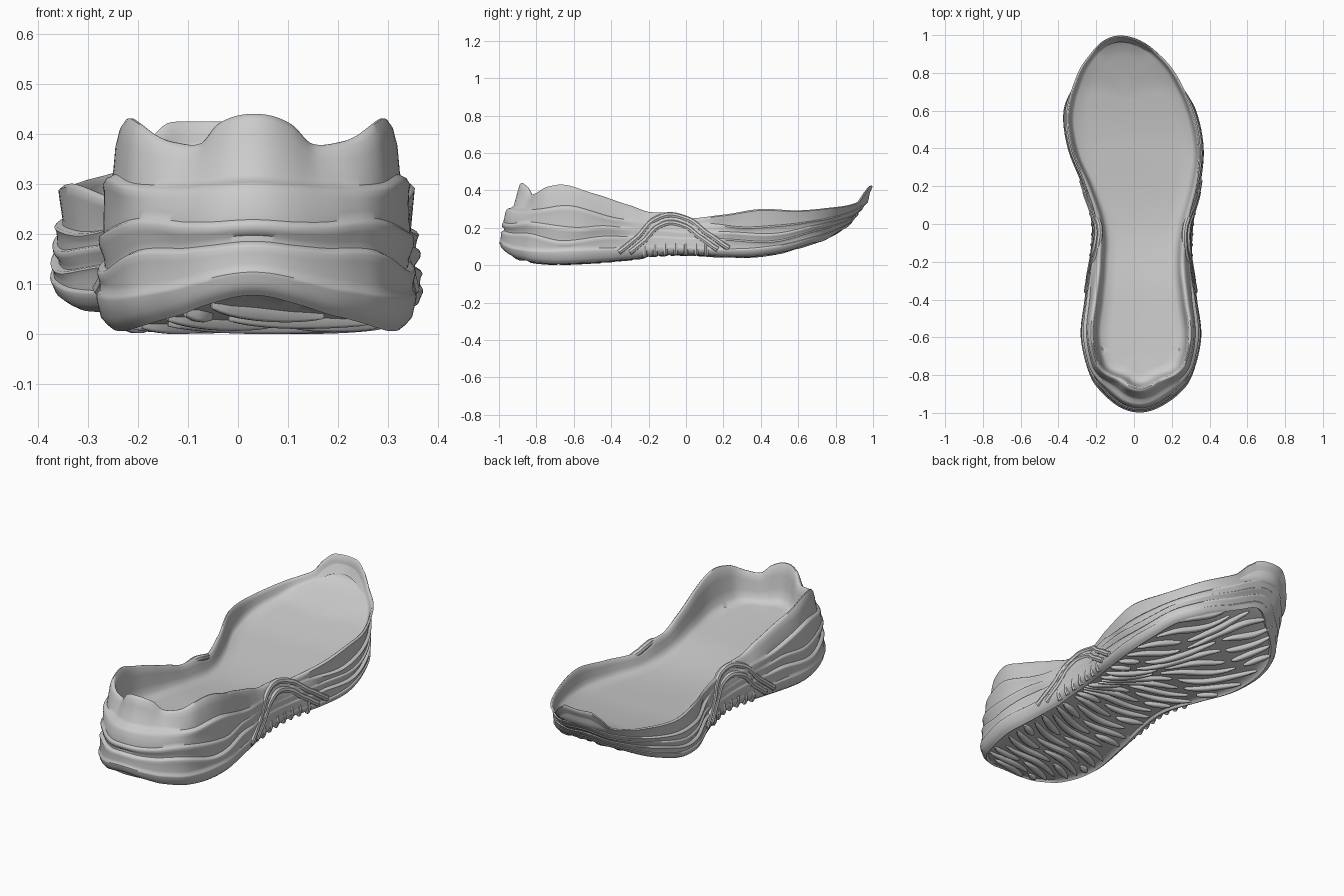
import bpy, bmesh, math
from mathutils import Vector

if "Cube" in bpy.data.objects:
    bpy.data.objects.remove(bpy.data.objects["Cube"])

# Plan outline: half-contours as (y, x), read heel to toe
RIGHT = [(-.975, .13), (-.9, .24), (-.8, .31), (-.6, .357), (-.4, .335), (-.2, .31), (0, .315),
         (.2, .352), (.4, .37), (.6, .33), (.8, .23), (.92, .115), (.98, .02)]
LEFT = [(-.975, -.07), (-.9, -.165), (-.8, -.235), (-.6, -.283), (-.4, -.263), (-.2, -.237), (0, -.225),
        (.2, -.275), (.4, -.352), (.6, -.374), (.8, -.308), (.92, -.22), (.98, -.15)]
# Height tables along y: underside, upper rim, rim without its peaks, footbed, and spine x
BOTTOM = [(-1, .1), (-.95, .055), (-.9, .03), (-.8, .008), (-.7, 0), (-.5, .008), (-.3, .025), (-.15, .045),
          (0, .05), (.2, .04), (.35, .04), (.5, .06), (.7, .12), (.85, .19), (.9, .23), (1, .34)]
RIM = [(-1, .44), (-.965, .42), (-.92, .38), (-.85, .385), (-.75, .42), (-.65, .43), (-.5, .385), (-.3, .32),
       (-.2, .285), (-.1, .28), (0, .25), (.2, .27), (.4, .3), (.6, .293), (.8, .31), (.92, .335),
       (.965, .395), (.985, .422), (1, .425)]
RIM_FLAT = [(-1, .41), (-.8, .41), (-.65, .415), (-.5, .385), (-.3, .32), (-.1, .27), (0, .255), (.2, .27),
            (.4, .297), (.6, .293), (.8, .31), (.92, .34), (1, .4)]
BED = [(-.85, .25), (-.4, .22), (0, .18), (.4, .2), (.7, .24), (.9, .3), (1, .34)]
SPINE = [(-.68, .037), (0, .045), (.4, .006), (.68, -.045)]
# Wavy ledges on the sidewall: strength, then fractions of local wall height
LEDGES = [(.5, [(-1, .13), (-.6, .17), (-.2, .2), (.2, .16), (.6, .16), (1, .13)]),
          (1, [(-1, .3), (-.85, .36), (-.65, .28), (-.4, .38), (-.1, .42), (.2, .4), (.45, .28), (.7, .34), (1, .3)]),
          (.6, [(-1, .43), (-.85, .52), (-.6, .46), (-.4, .54), (-.1, .58), (.2, .57), (.45, .44), (.7, .5), (1, .45)]),
          (1, [(-1, .67), (-.85, .69), (-.6, .74), (-.4, .69), (-.1, .76), (.1, .8), (.35, .62), (.6, .64), (1, .65)])]
# Sidewall inset against height, for side, heel back and toe
SIDE = [(0, .035), (.05, .012), (.15, 0), (.6, .008), (.75, .015), (1, .05)]
HEEL = [(0, .03), (.06, .01), (.15, 0), (.35, .012), (.6, .025), (.75, .07), (1, .115)]
TOE = [(0, .12), (.3, .075), (.6, .035), (1, 0)]


def lerp(tab, t):
    """Smooth table lookup, clamped at both ends."""
    if t <= tab[0][0]:
        return tab[0][1]
    for i in range(len(tab) - 1):
        (a, p), (b, q) = tab[i], tab[i + 1]
        if t <= b:
            u = (t - a) / (b - a)
            def slope(j):
                j0, j1 = max(j - 1, 0), min(j + 1, len(tab) - 1)
                return (tab[j1][1] - tab[j0][1]) / (tab[j1][0] - tab[j0][0]) * (b - a)
            m, n = slope(i) * .8, slope(i + 1) * .8
            return ((2*u**3 - 3*u*u + 1) * p + (u**3 - 2*u*u + u) * m
                    + (3*u*u - 2*u**3) * q + (u**3 - u*u) * n)
    return tab[-1][1]


def step(a, b, t):
    u = min(max((t - a) / (b - a), 0), 1)
    return u * u * (3 - 2 * u)


def inset_at(h, y):
    t, k = step(.6, 1, y), step(-.75, -.96, y)
    side = lerp(SIDE, h) - .03 * step(-.4, .3, y) * step(.75, 1, h)
    return side * (1 - t - k) + lerp(TOE, h) * t + lerp(HEEL, h) * k


def finish(bm, name, angle=35):
    bmesh.ops.recalc_face_normals(bm, faces=bm.faces)
    me = bpy.data.meshes.new(name)
    bm.to_mesh(me)
    bm.free()
    ob = bpy.data.objects.new(name, me)
    bpy.context.collection.objects.link(ob)
    smooth(ob, angle)


def smooth(ob, angle):
    bpy.ops.object.select_all(action='DESELECT')
    ob.select_set(True)
    bpy.context.view_layer.objects.active = ob
    if ob.type == 'CURVE':
        bpy.ops.object.convert(target='MESH')
    bpy.ops.object.shade_smooth_by_angle(angle=math.radians(angle))


# Closed outline as a smooth curve
ctrl = [Vector((x, y)) for y, x in [(-1, .03)] + RIGHT + [(1, -.07)] + LEFT[::-1]]
outline = []
for i in range(len(ctrl)):
    a, b, c, d = (ctrl[(i + k - 1) % len(ctrl)] for k in range(4))
    for s in range(10):
        u = s / 10
        outline.append(.5 * (2*b + (c - a)*u + (2*a - 5*b + 4*c - d)*u*u + (3*b - a - 3*c + d)*u**3))


def column(p):
    """One vertical section: underside, layered wall, rim, inner wall, footbed."""
    y = p.y
    sy = min(max(y, -.68), .68)
    s = Vector((lerp(SPINE, sy), sy))
    inward = (s - p).normalized()
    at = lambda d: p + inward * d
    foot = at(inset_at(0, y))
    z0, z1, zf = lerp(BOTTOM, foot.y) + .006, lerp(RIM, y), lerp(RIM_FLAT, y)
    pts = []
    for f in (1, .7, .4, .15, .04):
        q = foot.lerp(s, f)
        pts.append((q.x, q.y, lerp(BOTTOM, q.y) + .018))
    rows = [(0, 0), (.025, 0), (.06, 0)]
    calm = step(-.4, -.25, y) * (1 - step(.1, .25, y))
    amp = .016 * (1 - .45 * step(.6, .95, y)) * (1 - .75 * calm)
    for k, tab in LEDGES:
        f, a = lerp(tab, y), amp * k
        rows += [(f - .045, a * .35), (f - .01, .001), (f + .01, a * .25), (f + .025, a), (f + .06, a * .9)]
    rows += [(.9, .003), (.97, 0), (1, .005)]
    for h, extra in rows:
        q = at(inset_at(h, y) + extra)
        pts.append((q.x, q.y, z0 + (zf - z0) * h + (z1 - zf) * step(.7, 1, h)))
    # rim lip and inner wall down to the footbed
    top = inset_at(1, y)
    w = .06 - .02 * step(0, .4, y)
    base = at(top + w)
    zb = min(lerp(BED, base.y), z1 - .02)
    for d, f in ((.18, 1), (.28, .96), (.42, .7), (.54, .35), (.7, .12), (1, 0)):
        q = at(top + d * w)
        pts.append((q.x, q.y, zb + (z1 - zb) * f))
    for f in (.25, .6, 1):
        q = base.lerp(s, f)
        pts.append((q.x, q.y, lerp(BED, q.y) - .006 * f))
    return pts


# Midsole shell
bm = bmesh.new()
cols = [[bm.verts.new(v) for v in column(p)] for p in outline]
for i, c in enumerate(cols):
    n = cols[(i + 1) % len(cols)]
    for j in range(len(c) - 1):
        bm.faces.new((c[j], n[j], n[j + 1], c[j + 1]))
bmesh.ops.remove_doubles(bm, verts=bm.verts, dist=.0004)
finish(bm, "midsole", 50)

# Outsole lugs: fanned, wavy, tapered strips in staggered lengths
bm = bmesh.new()


def add_lug(path):
    rings = []
    for i, (x, y) in enumerate(path):
        a, b = path[max(i - 1, 0)], path[min(i + 1, len(path) - 1)]
        t = Vector((b[0] - a[0], b[1] - a[1])).normalized()
        n = Vector((-t.y, t.x))
        e = math.sin(math.pi * (i + .2) / (len(path) - .6)) ** .5
        z = lerp(BOTTOM, y) + .012 * (1 - e)
        rings.append([bm.verts.new((x + n.x * .02 * e * k, y + n.y * .02 * e * k, z + dz))
                      for k, dz in ((-1, .03), (-.8, .005), (-.4, 0), (.4, 0), (.8, .005), (1, .03))])
    for r, q in zip(rings, rings[1:]):
        for j in range(6):
            bm.faces.new((r[j], r[(j + 1) % 6], q[(j + 1) % 6], q[j]))
    bm.faces.new(rings[0])
    bm.faces.new(rings[-1][::-1])


y0, row = -1.08, 0
while y0 < 1.4:
    m = .28 - 1.5 * step(-.5, .6, y0)
    stretch = math.sqrt(1 + m * m)
    path, run, limit = [], 0, .26 + .13 * (row % 3)
    dx = .018 / stretch
    for i in range(int(.8 / dx)):
        x = -.4 + dx * i
        y = y0 + m * (x - .03) + .02 * stretch * math.sin(12 * x * stretch + row * .3)
        edge = .045 + .06 * step(.7, .9, y) + .03 * step(-.8, -.95, y)
        run += .018
        if -.95 < y < .86 and lerp(LEFT, y) + edge < x < lerp(RIGHT, y) - edge and run < limit:
            path.append((x, y))
            continue
        if len(path) > 3:
            add_lug(path)
        path = []
        if run >= limit:
            run, limit = 0, .42 - .06 * (row % 2)
    if len(path) > 3:
        add_lug(path)
    y0 += .055 * stretch
    row += 1
finish(bm, "outsole_lugs", 50)


def tube(name, pts, radius):
    cu = bpy.data.curves.new(name, 'CURVE')
    cu.dimensions = '3D'
    cu.bevel_depth, cu.bevel_resolution, cu.use_fill_caps = radius, 2, True
    sp = cu.splines.new('POLY')
    sp.points.add(len(pts) - 1)
    for p, co in zip(sp.points, pts):
        p.co = (*co, 1)
    ob = bpy.data.objects.new(name, cu)
    bpy.context.collection.objects.link(ob)
    smooth(ob, 40)


# Arched shank bands and short ribs on both sides of the waist
ARCH = [(-.36, .07), (-.27, .14), (-.18, .235), (-.09, .268), (.02, .24), (.12, .165), (.23, .09)]
for side, tab, sign in (("left", LEFT, -1), ("right", RIGHT, 1)):
    def wall(y, z, sink):
        zb, zt = lerp(BOTTOM, y), lerp(RIM, y)
        h = min(max((z - zb) / (zt - zb), 0), 1)
        return (lerp(tab, y) - sign * (inset_at(h, y) + sink), y, z)
    for name, shrink in (("outer", 1), ("inner", .8)):
        pts = []
        for i in range(41):
            y = -.36 + .59 * i / 40
            z = .06 + (lerp(ARCH, y) - .06) * shrink
            pts.append(wall(-.07 + (y + .07) * shrink, z, .009))
        tube(f"{side}_arch_band_{name}", pts, .016)
    for k in range(7):
        y = -.22 + .055 * k
        zb = lerp(BOTTOM, y)
        tube(f"{side}_waist_rib_{k}", [wall(y, zb + .012 + .009 * j, .007 + .0008 * j) for j in range(7)], .013)
